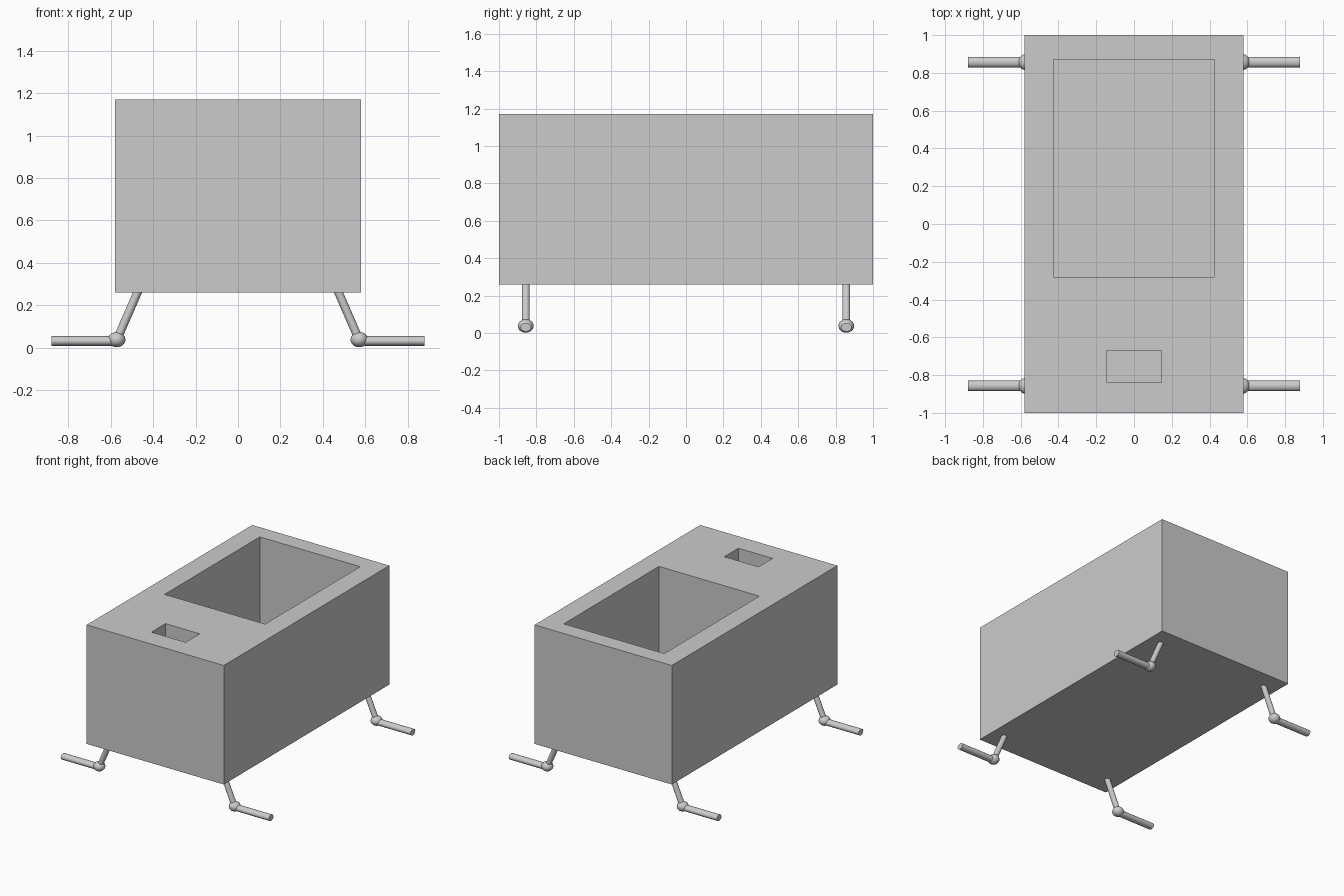
import bpy
from mathutils import Vector

if "Cube" in bpy.data.objects:
    bpy.data.objects.remove(bpy.data.objects["Cube"])

BOX_BOTTOM, BOX_TOP = 0.26, 1.17


def box(name, x0, x1, y0, y1, z0, z1):
    bpy.ops.mesh.primitive_cube_add(
        size=1, location=((x0 + x1) / 2, (y0 + y1) / 2, (z0 + z1) / 2))
    ob = bpy.context.object
    ob.name = name
    ob.scale = (x1 - x0, y1 - y0, z1 - z0)
    bpy.ops.object.transform_apply(location=False, rotation=False, scale=True)
    return ob


def cut(body, cutter):
    mod = body.modifiers.new("recess", 'BOOLEAN')
    mod.operation = 'DIFFERENCE'
    mod.solver = 'EXACT'
    mod.object = cutter
    bpy.context.view_layer.objects.active = body
    bpy.ops.object.modifier_apply(modifier=mod.name)
    bpy.data.objects.remove(cutter, do_unlink=True)


def rod(name, a, b, rx, ry):
    a, b = Vector(a), Vector(b)
    bpy.ops.mesh.primitive_cylinder_add(
        vertices=24, radius=1, depth=(b - a).length, location=(a + b) / 2)
    ob = bpy.context.object
    ob.name = name
    ob.scale = (rx, ry, 1)
    # both rods lie in the xz plane, so tilt about y only
    ob.rotation_euler = (0, Vector((0, 0, 1)).angle(b - a) * (1 if b.x > a.x else -1), 0)
    bpy.ops.object.transform_apply(location=False, rotation=False, scale=True)
    bpy.ops.object.shade_smooth_by_angle()
    return ob


# body with a deep rear basin and a small front recess
body = box("body", -0.58, 0.58, -1, 1, BOX_BOTTOM, BOX_TOP)
cut(body, box("basin_cutter", -0.425, 0.425, -0.28, 0.87, BOX_TOP - 0.78, BOX_TOP + 0.1))
cut(body, box("recess_cutter", -0.145, 0.145, -0.84, -0.67, BOX_TOP - 0.15, BOX_TOP + 0.1))

# four legs: slanted strut, ankle ball, outward foot bar
for sx, side in ((-1, "left"), (1, "right")):
    for sy, end in ((-1, "front"), (1, "back")):
        tag = f"{end}_{side}"
        y = sy * 0.857
        rod(f"{tag}_leg", (sx * 0.461, y, 0.29), (sx * 0.57, y, 0.04), 0.02, 0.021)
        bpy.ops.mesh.primitive_uv_sphere_add(
            segments=32, ring_count=16, radius=1, location=(sx * 0.572, y, 0.038))
        ankle = bpy.context.object
        ankle.name = f"{tag}_ankle"
        ankle.scale = (0.041, 0.042, 0.036)
        bpy.ops.object.transform_apply(location=False, rotation=False, scale=True)
        bpy.ops.object.shade_smooth()
        rod(f"{tag}_foot", (sx * 0.57, y, 0.031), (sx * 0.88, y, 0.031), 0.023, 0.028)
